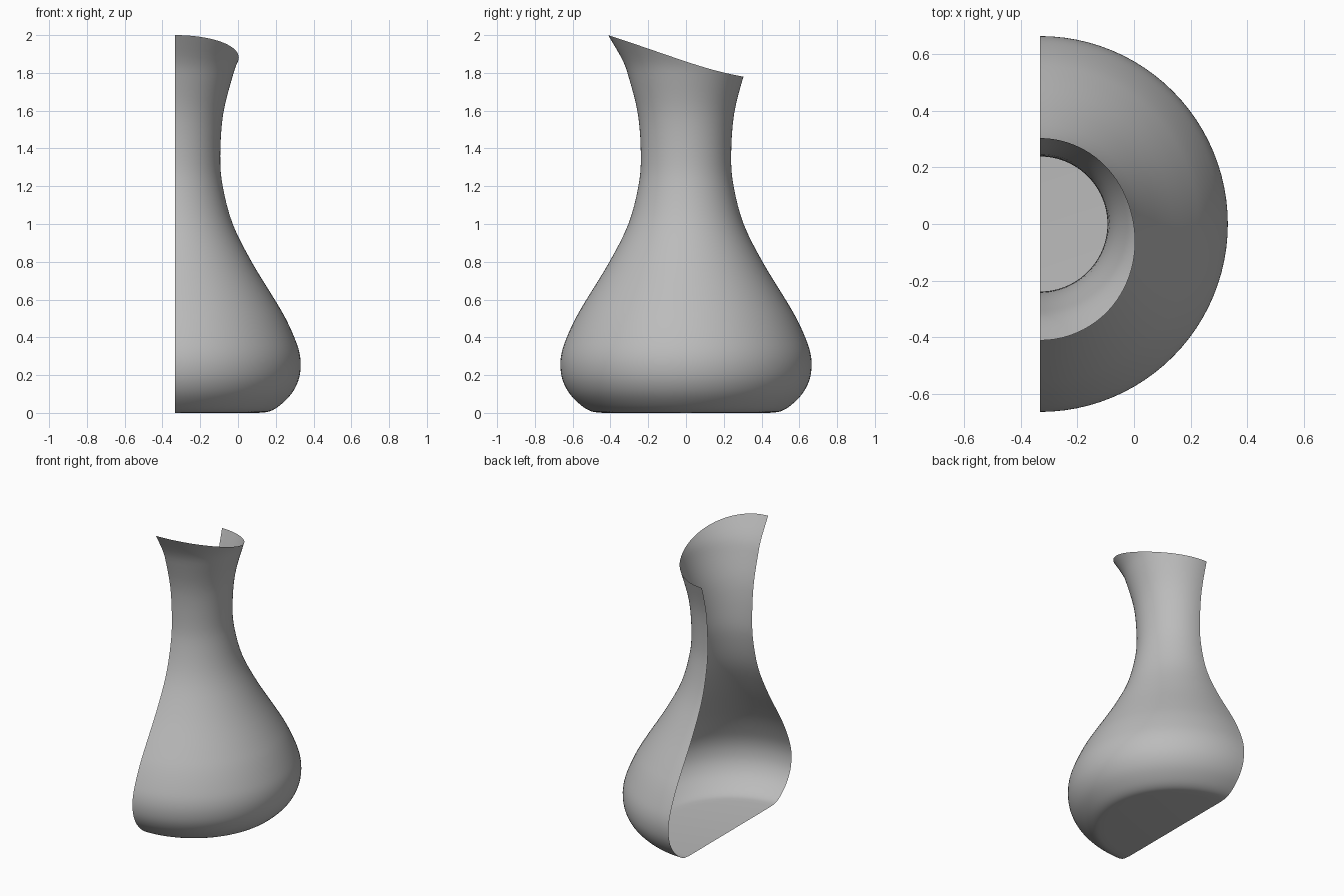
import bpy, bmesh, math
from mathutils import Vector

if "Cube" in bpy.data.objects:
    bpy.data.objects.remove(bpy.data.objects["Cube"])

AXIS_X = -0.333   # centre line of the carafe lies on the cut plane
SEG = 48          # segments round the half turn

# Profile: (radius, height) from floor edge to the highest lip
PTS = [(0.44, 0.0), (0.50, 0.008), (0.555, 0.04), (0.615, 0.10), (0.652, 0.17),
       (0.665, 0.245), (0.658, 0.32), (0.631, 0.40), (0.585, 0.50), (0.527, 0.60),
       (0.405, 0.80), (0.305, 1.0), (0.252, 1.2), (0.239, 1.36), (0.254, 1.58),
       (0.304, 1.78), (0.337, 1.87), (0.412, 2.0)]


def smooth_profile(pts, steps):
    """Catmull-Rom curve through the points."""
    p = [Vector(q) for q in pts]
    p = [p[0] * 2 - p[1]] + p + [p[-1] * 2 - p[-2]]
    out = []
    for i in range(1, len(p) - 2):
        a, b, c, d = p[i - 1:i + 3]
        for k in range(steps):
            t = k / steps
            out.append(0.5 * (2 * b + (c - a) * t + (2 * a - 5 * b + 4 * c - d) * t * t
                              + (3 * b - a - 3 * c + d) * t ** 3))
    out.append(p[-2])
    return out


def radius_at(curve, z):
    for a, b in zip(curve, curve[1:]):
        if a.y <= z <= b.y:
            return a.x + (b.x - a.x) * (z - a.y) / max(b.y - a.y, 1e-9)
    return curve[-1].x


def lip_height(s):
    """Slanted lip: high at the front (s=-1), low at the back (s=1)."""
    return 1.86 - 0.11 * s + 0.03 * s * s


curve = smooth_profile(PTS, 4)
NECK = 1.36
lower = [q for q in curve if q.y < NECK - 0.01]
UP = 18

# Half-turned shell, neck rows stretched up to the slanted lip
bm = bmesh.new()
cols = []
for j in range(SEG + 1):
    ang = -math.pi / 2 + math.pi * j / SEG
    c, s = math.cos(ang), math.sin(ang)
    rz = [(q.x, q.y) for q in lower]
    top = lip_height(s)
    for k in range(UP + 1):
        z = NECK + (top - NECK) * k / UP
        rz.append((radius_at(curve, z), z))
    cols.append([bm.verts.new((AXIS_X + r * c, r * s, z)) for r, z in rz])
for a, b in zip(cols, cols[1:]):
    for i in range(len(a) - 1):
        bm.faces.new((a[i], b[i], b[i + 1], a[i + 1]))

# Flat floor
centre = bm.verts.new((AXIS_X, 0, 0))
for a, b in zip(cols, cols[1:]):
    bm.faces.new((centre, b[0], a[0]))
for f in bm.faces:
    f.smooth = True

mesh = bpy.data.meshes.new("half_carafe")
bm.to_mesh(mesh)
bm.free()
body = bpy.data.objects.new("half_carafe", mesh)
bpy.context.collection.objects.link(body)

mat = bpy.data.materials.new("light grey")
mat.diffuse_color = (0.5, 0.5, 0.5, 1)
mat.use_nodes = True
mat.node_tree.nodes["Principled BSDF"].inputs["Base Color"].default_value = mat.diffuse_color
mesh.materials.append(mat)
